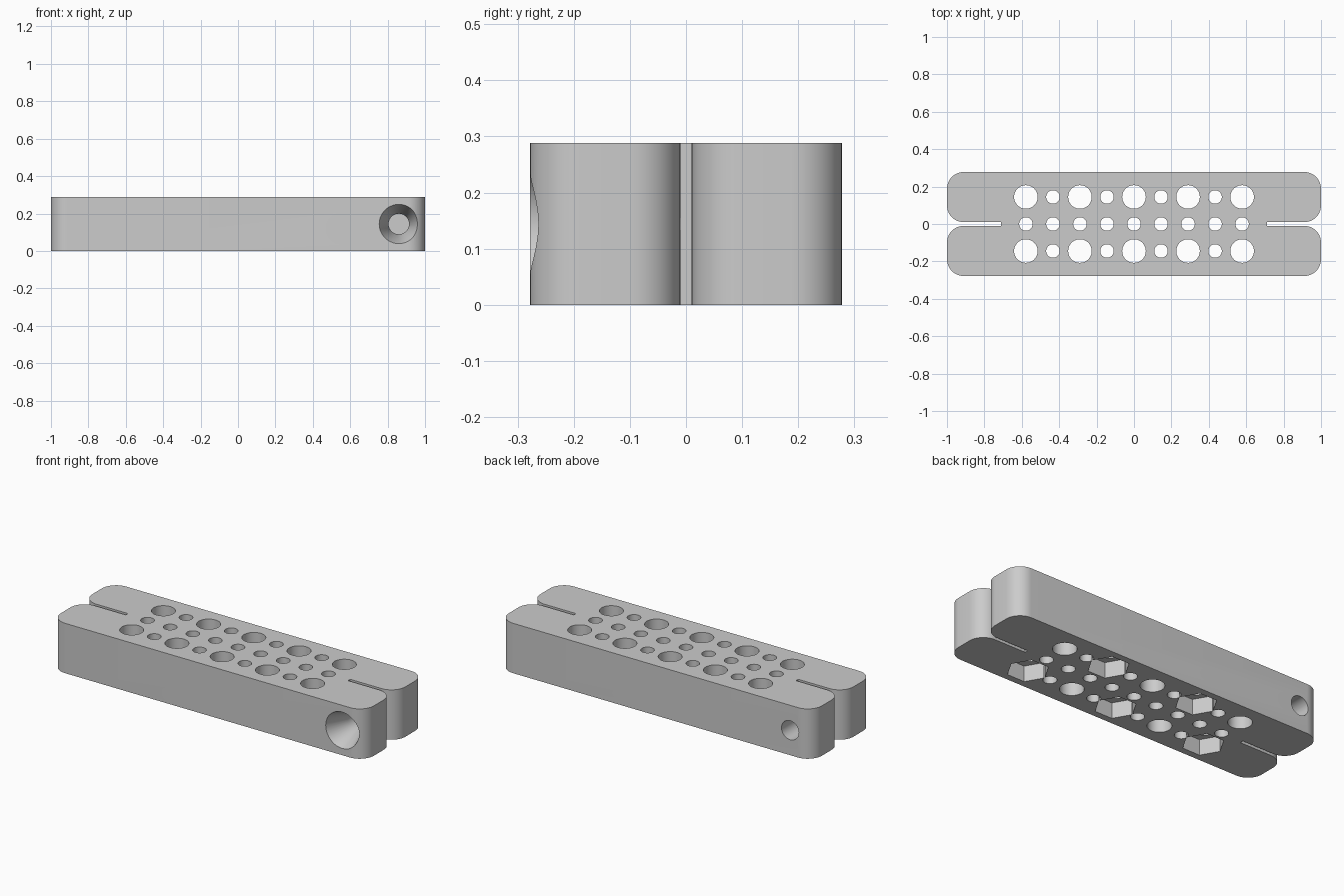
import bpy, bmesh
from math import cos, sin, pi, radians
from mathutils import Matrix

cube = bpy.data.objects.get("Cube")
if cube:
    bpy.data.objects.remove(cube, do_unlink=True)

# Main sizes
LENGTH, HALF_WIDTH, HEIGHT = 1.0, 0.278, 0.288
SLIT, SLIT_END, CORNER = 0.01, 0.71, 0.09
PITCH = 0.1445

grey = bpy.data.materials.new("plain grey")
grey.use_nodes = True
colour = (0.6, 0.6, 0.6, 1)
grey.diffuse_color = colour
grey.node_tree.nodes["Principled BSDF"].inputs["Base Color"].default_value = colour


def make_object(name, bm):
    bmesh.ops.recalc_face_normals(bm, faces=bm.faces)
    mesh = bpy.data.meshes.new(name)
    bm.to_mesh(mesh)
    bm.free()
    mesh.materials.append(grey)
    obj = bpy.data.objects.new(name, mesh)
    bpy.context.collection.objects.link(obj)
    return obj


def add_turned(bm, rings, sides, matrix):
    """Closed solid made of stacked (radius, height) rings."""
    loops = [[bm.verts.new(matrix @ Matrix.Translation((r * cos(2 * pi * i / sides),
                                                        r * sin(2 * pi * i / sides), h)).translation)
              for i in range(sides)] for r, h in rings]
    for low, high in zip(loops, loops[1:]):
        for i in range(sides):
            j = (i + 1) % sides
            bm.faces.new((low[i], low[j], high[j], high[i]))
    bm.faces.new(loops[0])
    bm.faces.new(loops[-1])


def arc(cx, cy, start, steps=12):
    return [(cx + CORNER * cos(start + pi / 2 * i / steps),
             cy + CORNER * sin(start + pi / 2 * i / steps)) for i in range(steps + 1)]


# Body outline: one rounded lobe, mirrored into four
lobe = [(SLIT_END, SLIT)]
lobe += arc(LENGTH - CORNER, SLIT + CORNER, -pi / 2)
lobe += arc(LENGTH - CORNER, HALF_WIDTH - CORNER, 0)
outline = lobe + [(-x, y) for x, y in reversed(lobe)]
outline += [(-x, -y) for x, y in outline]

bm = bmesh.new()
base = bm.faces.new([bm.verts.new((x, y, 0)) for x, y in outline])
top = bmesh.ops.extrude_face_region(bm, geom=[base])["geom"]
bmesh.ops.translate(bm, vec=(0, 0, HEIGHT),
                    verts=[v for v in top if isinstance(v, bmesh.types.BMVert)])
body = make_object("clamp_body", bm)

# Grid of upright holes, with hexagonal nut pockets under alternate large ones
holes, pockets = bmesh.new(), bmesh.new()
for col in range(-4, 5):
    for row in (-1, 0, 1):
        spot = Matrix.Translation((col * PITCH, row * PITCH, 0))
        large = row != 0 and col % 2 == 0
        radius = 0.063 if large else 0.036
        add_turned(holes, [(radius, -0.1), (radius, HEIGHT + 0.1)], 40, spot)
        if large and (col % 4 == 0) == (row == -1):
            add_turned(pockets, [(0.11, -0.1), (0.11, 0.09)], 6, spot)

# Cross holes: countersunk in the front lobe, plain in the back lobe, open to the slit
inward = Matrix.Rotation(radians(-90), 4, 'X')
front = Matrix.Translation((0.86, -HALF_WIDTH, HEIGHT / 2)) @ inward
back = Matrix.Translation((-0.86, 0, HEIGHT / 2)) @ inward
add_turned(holes, [(0.105, -0.05), (0.105, 0), (0.055, 0.13), (0.055, HALF_WIDTH)], 40, front)
add_turned(holes, [(0.055, 0), (0.055, HALF_WIDTH + 0.05)], 40, back)

# Cut each set, then drop the cutters
bpy.context.view_layer.objects.active = body
body.select_set(True)
for name, cutter_bm in (("hole_cutter", holes), ("pocket_cutter", pockets)):
    cutter = make_object(name, cutter_bm)
    cutter.hide_render = True
    mod = body.modifiers.new(name, 'BOOLEAN')
    mod.operation, mod.solver, mod.object = 'DIFFERENCE', 'EXACT', cutter
    bpy.ops.object.modifier_apply(modifier=mod.name)
    bpy.data.objects.remove(cutter, do_unlink=True)

bpy.ops.object.select_all(action='DESELECT')
body.select_set(True)
bpy.ops.object.shade_smooth_by_angle(angle=radians(30))
